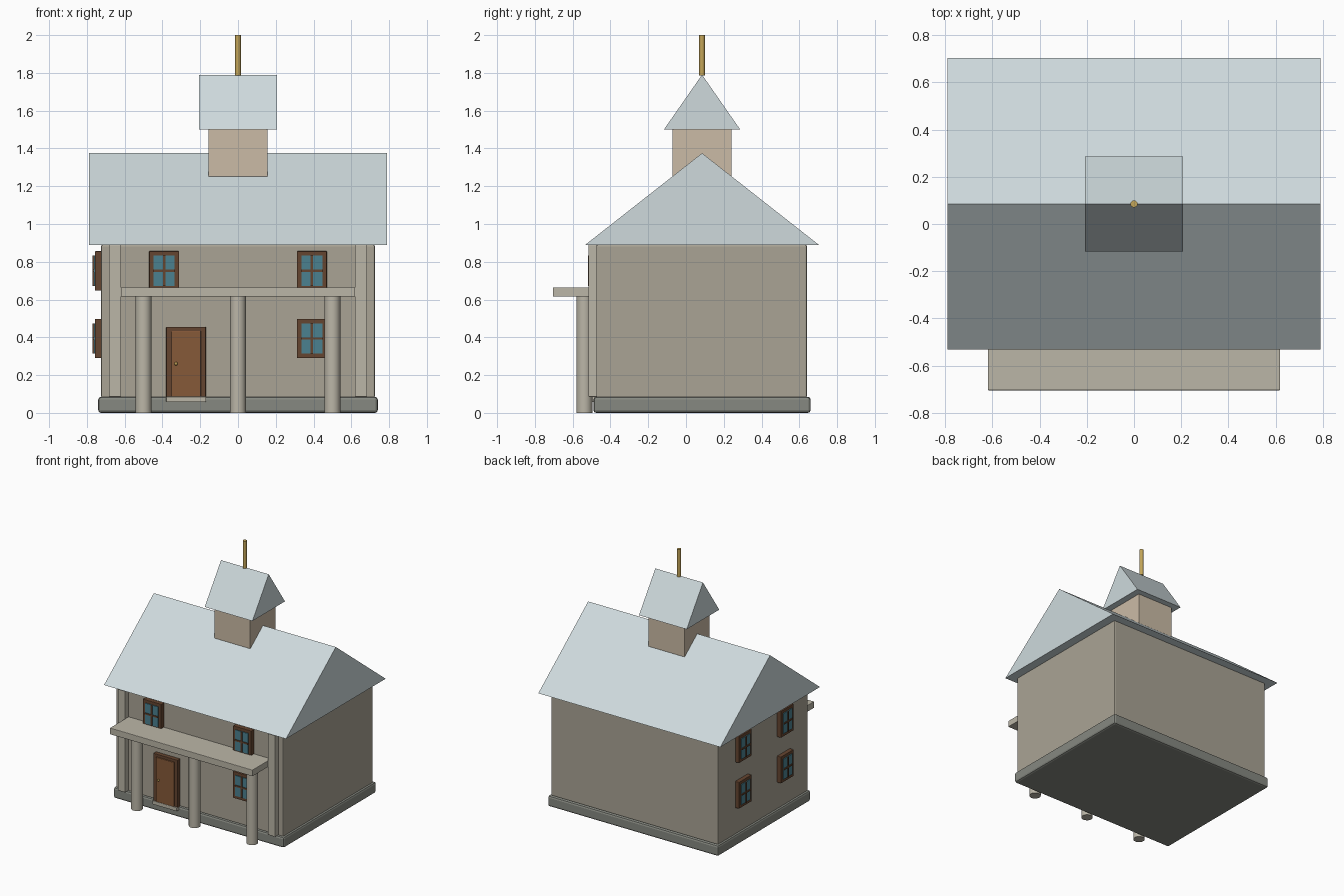
import bpy, bmesh
from math import radians
from mathutils import Matrix

if "Cube" in bpy.data.objects:
    bpy.data.objects.remove(bpy.data.objects["Cube"])


def mat(name, r, g, b):
    m = bpy.data.materials.new(name)
    m.diffuse_color = (r, g, b, 1)
    m.use_nodes = True
    m.node_tree.nodes["Principled BSDF"].inputs["Base Color"].default_value = m.diffuse_color
    return m


STONE = mat("wall_stone", 0.40, 0.37, 0.30)
TRIM = mat("trim_stone", 0.50, 0.47, 0.39)
BASE = mat("base_stone", 0.24, 0.25, 0.22)
SLATE = mat("roof_slate", 0.62, 0.70, 0.72)
TOWER = mat("tower_plaster", 0.60, 0.50, 0.38)
FRAME = mat("dark_wood", 0.13, 0.06, 0.03)
DOOR = mat("door_wood", 0.24, 0.10, 0.04)
GLASS = mat("glass", 0.07, 0.22, 0.28)
BRASS = mat("brass", 0.55, 0.38, 0.10)

front = -0.475   # front wall plane
mid = 0.085      # y of the ridge


def finish(name, bm, m):
    bmesh.ops.recalc_face_normals(bm, faces=bm.faces)
    me = bpy.data.meshes.new(name)
    bm.to_mesh(me)
    bm.free()
    ob = bpy.data.objects.new(name, me)
    bpy.context.collection.objects.link(ob)
    me.materials.append(m)
    return ob


def box(name, x, y, z, m, bevel=0.0, xf=None):
    """Box from (min, max) ranges, optionally bevelled and transformed."""
    bm = bmesh.new()
    bmesh.ops.create_cube(bm, size=1)
    for v in bm.verts:
        v.co = [(a + b) / 2 + c * (b - a) for (a, b), c in zip((x, y, z), v.co)]
    if bevel:
        bmesh.ops.bevel(bm, geom=bm.edges[:], offset=bevel, segments=2,
                        profile=0.5, affect='EDGES')
    if xf:
        bm.transform(xf)
    return finish(name, bm, m)


def cylinder(name, x, y, z0, z1, r, m, n=24):
    bm = bmesh.new()
    bmesh.ops.create_cone(bm, cap_ends=True, segments=n, radius1=r, radius2=r,
                          depth=z1 - z0,
                          matrix=Matrix.Translation((x, y, (z0 + z1) / 2)))
    for f in bm.faces:
        f.smooth = len(f.verts) == 4
    for e in bm.edges:
        e.smooth = all(len(f.verts) == 4 for f in e.link_faces)
    return finish(name, bm, m)


def gable(name, hx, hy, z0, z1, m):
    """Triangular prism with its ridge along x."""
    bm = bmesh.new()
    tri = [bm.verts.new((-hx, y, z)) for y, z in
           ((mid - hy, z0), (mid + hy, z0), (mid, z1))]
    face = bm.faces.new(tri)
    ext = bmesh.ops.extrude_face_region(bm, geom=[face])["geom"]
    bmesh.ops.translate(bm, vec=(2 * hx, 0, 0),
                        verts=[g for g in ext if isinstance(g, bmesh.types.BMVert)])
    return finish(name, bm, m)


def window(name, xf):
    """Window facing -y with its back on the local y = 0 plane."""
    w, h = 0.079, 0.104
    box(name + "_frame", (-w, w), (-0.032, 0.005), (-h, h), FRAME, 0.003, xf)
    box(name + "_glass", (-0.056, 0.056), (-0.038, 0), (-0.08, 0.08), GLASS, 0, xf)
    box(name + "_upright", (-0.006, 0.006), (-0.044, 0), (-0.08, 0.08), FRAME, 0, xf)
    box(name + "_crossbar", (-0.056, 0.056), (-0.044, 0), (-0.006, 0.006), FRAME, 0, xf)


# Main body and roof
box("plinth", (-0.74, 0.74), (-0.49, 0.66), (0, 0.085), BASE, 0.015)
box("walls", (-0.725, 0.725), (front, 0.64), (0.08, 0.89), STONE, 0.008)
gable("main_roof", 0.79, 0.618, 0.89, 1.375, SLATE)

# Bell tower
box("tower", (-0.157, 0.157), (mid - 0.157, mid + 0.157), (1.25, 1.5), TOWER, 0.003)
gable("tower_roof", 0.207, 0.202, 1.5, 1.79, SLATE)
cylinder("spire", 0, mid, 1.785, 2.0, 0.015, BRASS, 16)

# Pilasters and porch
for s, side in ((-1, "left"), (1, "right")):
    box(side + "_pilaster", tuple(sorted((s * 0.619, s * 0.683))),
        (-0.516, front + 0.01), (0.085, 0.89), TRIM, 0.003)
box("porch_slab", (-0.619, 0.619), (-0.705, front + 0.005), (0.615, 0.665), TRIM, 0.003)
for i, x in enumerate((-0.5, 0, 0.5)):
    cylinder(f"porch_column_{i + 1}", x, -0.538, 0, 0.617, 0.042, TRIM)

# Door
dx = -0.275
box("door_frame", (dx - 0.105, dx + 0.105), (-0.507, front + 0.005), (0.08, 0.455), FRAME, 0.003)
box("door_panel", (dx - 0.078, dx + 0.078), (-0.515, front), (0.085, 0.434), DOOR, 0.002)
box("door_step", (dx - 0.105, dx + 0.105), (-0.517, front), (0.058, 0.086), TRIM, 0.002)
bm = bmesh.new()
bmesh.ops.create_uvsphere(bm, u_segments=12, v_segments=8, radius=0.009,
                          matrix=Matrix.Translation((dx - 0.053, -0.52, 0.26)))
finish("door_knob", bm, BRASS)

# Front windows, then the four on the left wall
for i, (x, z) in enumerate(((-0.391, 0.752), (0.391, 0.752), (0.391, 0.394))):
    window(f"front_window_{i + 1}", Matrix.Translation((x, front, z)))
for i, y in enumerate((mid - 0.26, mid + 0.26)):
    for j, z in enumerate((0.394, 0.752)):
        window(f"side_window_{i + 1}_{j + 1}",
               Matrix.Translation((-0.725, y, z)) @ Matrix.Rotation(radians(-90), 4, 'Z'))
